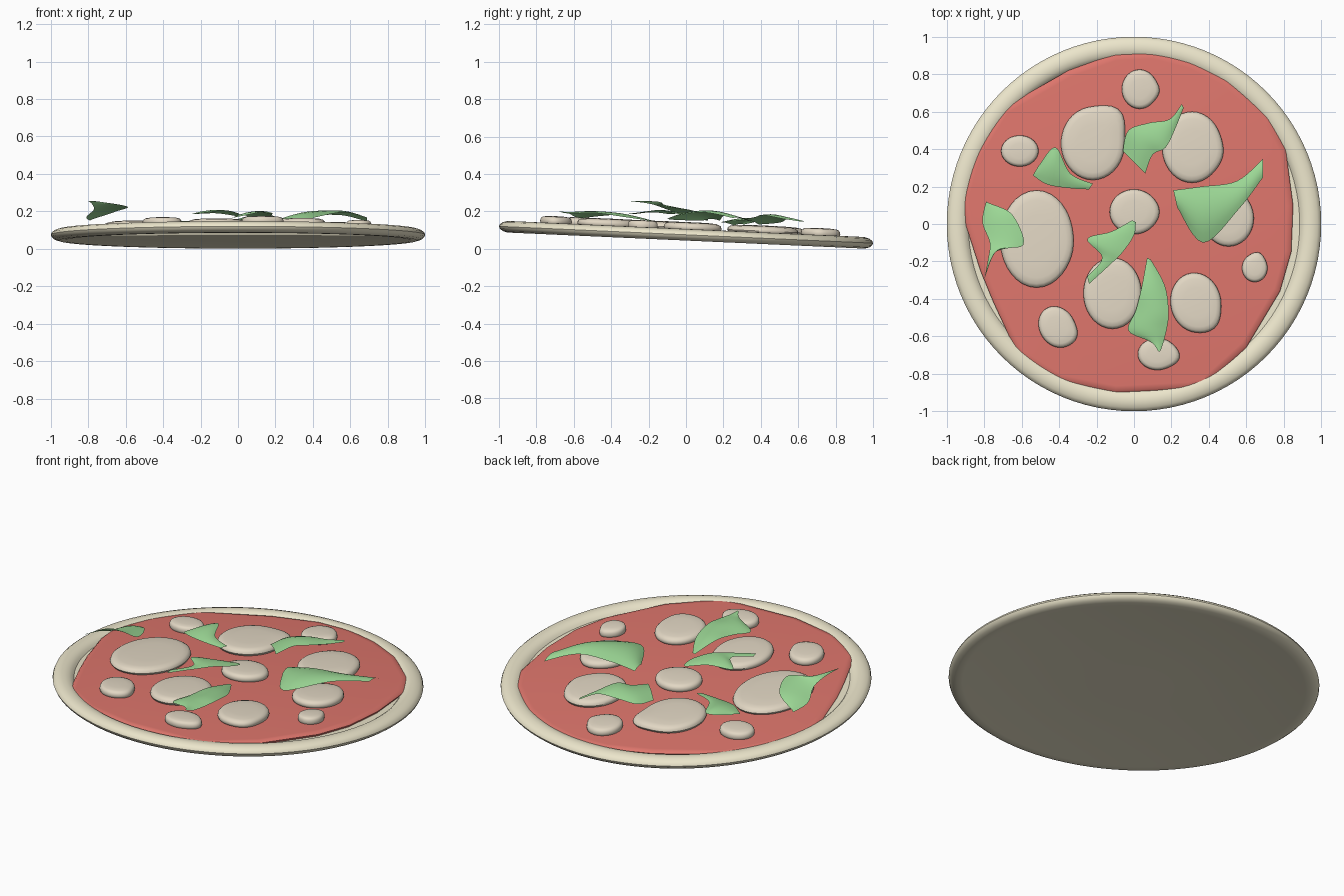
import bpy, bmesh, math
from mathutils import Vector


def tilt(x, y, z):
    # the whole pizza leans: front edge high, back edge low
    return (x, y, z + 0.075 - 0.045 * y)


def material(name, rgb):
    m = bpy.data.materials.new(name)
    m.diffuse_color = (*rgb, 1)
    return m


DOUGH = material("dough", (0.84, 0.79, 0.60))
SAUCE = material("sauce", (0.73, 0.18, 0.15))
CHEESE = material("cheese", (0.76, 0.68, 0.55))
LEAF = material("leaf", (0.33, 0.68, 0.30))


def make(name, verts, faces, mat, angle=40, fix=True):
    me = bpy.data.meshes.new(name)
    me.from_pydata(verts, [], faces)
    if fix:
        bm = bmesh.new()
        bm.from_mesh(me)
        bmesh.ops.recalc_face_normals(bm, faces=bm.faces)
        bm.to_mesh(me)
        bm.free()
    me.materials.append(mat)
    ob = bpy.data.objects.new(name, me)
    bpy.context.collection.objects.link(ob)
    bpy.ops.object.select_all(action='DESELECT')
    ob.select_set(True)
    bpy.context.view_layer.objects.active = ob
    bpy.ops.object.shade_smooth_by_angle(angle=math.radians(angle))
    return ob


def stack(name, outline, levels, mat, center=(0, 0)):
    # closed solid from scaled copies of an outline, capped at both ends
    n = len(outline)
    cx, cy = center
    verts = [tilt(cx + x * s, cy + y * s, z) for s, z in levels for x, y in outline]
    faces = [(k * n + i, k * n + (i + 1) % n, (k + 1) * n + (i + 1) % n, (k + 1) * n + i)
             for k in range(len(levels) - 1) for i in range(n)]
    faces += [tuple(range(n))[::-1], tuple(range((len(levels) - 1) * n, len(levels) * n))]
    return make(name, verts, faces, mat)


def spline(a, b, c, d, t):
    return 0.5 * (2 * b + (c - a) * t + (2 * a - 5 * b + 4 * c - d) * t * t
                  + (3 * b - a - 3 * c + d) * t ** 3)


# crust: flat base with a rounded raised rim
circle = [(math.cos(2 * math.pi * i / 96), math.sin(2 * math.pi * i / 96)) for i in range(96)]
stack("crust", circle,
      [(0.2, -0.027), (0.9, -0.027), (0.925, -0.031), (0.955, -0.031), (0.98, -0.024),
       (0.995, -0.012), (1.0, 0.0), (0.995, 0.012), (0.98, 0.023), (0.957, 0.030),
       (0.935, 0.031), (0.912, 0.026), (0.895, 0.015), (0.885, 0.003), (0.2, 0.003)], DOUGH)

# sauce: thin irregular slab inside the rim
edge = [(.1, .92), (-.1, .91), (-.35, .82), (-.7, .62), (-.85, .38), (-.92, .15), (-.90, 0),
        (-.82, -.25), (-.75, -.42), (-.62, -.7), (-.4, -.84), (-.1, -.9), (.3, -.88), (.38, -.86),
        (.6, -.66), (.78, -.36), (.84, -.15), (.85, .1), (.81, .4), (.72, .57), (.5, .77), (.3, .87)]
stack("sauce", edge, [(0.99, 0.002), (1.0, 0.016), (0.99, 0.024), (0.96, 0.027)], SAUCE)


# cheese slices: soft ellipses with one drawn-out corner
def cheese(i, cx, cy, rx, ry, turn, corner, k):
    out = []
    a = math.radians(turn)
    for j in range(40):
        t = 2 * math.pi * j / 40
        e = rx * ry / math.hypot(ry * math.cos(t - a), rx * math.sin(t - a))
        e *= 1 + k * max(0, math.cos(t - math.radians(corner))) ** 10
        out.append((e * math.cos(t), e * math.sin(t)))
    stack(f"cheese_slice_{i}", out,
          [(0.9, 0.02), (0.97, 0.027), (1.0, 0.038), (0.98, 0.050), (0.92, 0.059),
           (0.8, 0.064), (0.5, 0.067), (0.1, 0.068)], CHEESE, (cx, cy))


for i, c in enumerate([
        (.03, .72, .095, .105, 0, -5, .12), (-.22, .43, .17, .195, 0, 50, .24),
        (.31, .41, .16, .19, 0, -15, .06), (-.61, .39, .10, .083, 0, 0, 0),
        (-.52, -.08, .195, .26, 0, -18, .02), (0, .065, .13, .12, 0, 0, .05),
        (-.115, -.37, .155, .19, 0, 0, 0), (.33, -.42, .135, .16, 10, -50, .10),
        (.505, .03, .135, .15, 0, 80, .08), (.645, -.235, .068, .075, 0, 75, .15),
        (-.41, -.55, .095, .115, 30, -25, .10), (.125, -.695, .105, .085, 0, -10, .15)]):
    cheese(i + 1, *c)


# basil leaves: ribbons lofted between pairs of edge points (x, y, z, x, y, z)
def leaf(i, sag, stations):
    p = [stations[0]] + stations + [stations[-1]]
    rows = []
    for s in range(len(stations) - 1):
        last = s == len(stations) - 2
        for j in range(7 if last else 6):
            rows.append([spline(p[s][c], p[s + 1][c], p[s + 2][c], p[s + 3][c], j / 6)
                         for c in range(6)])
    n = 7
    verts = []
    for r in rows:
        a, b = Vector(r[:3]), Vector(r[3:])
        w = (b - a).length
        for j in range(n):
            u = j / (n - 1)
            q = a.lerp(b, u)
            q.z += sag * w * 4 * u * (1 - u)
            verts.append(q)
    faces = [(r * n + j, r * n + j + 1, (r + 1) * n + j + 1, (r + 1) * n + j)
             for r in range(len(rows) - 1) for j in range(n - 1)]
    ob = make(f"basil_leaf_{i}", verts, faces, LEAF, 80, False)
    if sum(f.normal.z for f in ob.data.polygons) < 0:
        ob.data.flip_normals()


leaf(1, 0.08, [(-.06, .39, .13, .06, .27, .15), (-.03, .50, .14, .10, .37, .17),
               (.08, .54, .16, .17, .41, .18), (.19, .56, .165, .225, .52, .16),
               (.255, .64, .145, .265, .62, .145)])
leaf(2, 0.10, [(.21, .18, .15, .23, .09, .15), (.36, .20, .175, .37, -.10, .16),
               (.55, .23, .18, .56, .08, .195), (.69, .35, .145, .69, .25, .165)])
leaf(3, 0.08, [(-.51, .31, .13, -.54, .26, .125), (-.42, .41, .155, -.46, .21, .14),
               (-.34, .27, .15, -.33, .19, .14), (-.22, .215, .145, -.24, .185, .14)])
leaf(4, 0.08, [(-.79, .12, .15, -.77, .11, .16), (-.81, .01, .17, -.65, .05, .20),
               (-.77, -.10, .21, -.59, -.11, .225), (-.78, -.19, .24, -.73, -.14, .25),
               (-.80, -.30, .255, -.795, -.28, .255)])
leaf(5, 0.05, [(-.01, .02, .175, .01, .01, .175), (-.12, -.04, .19, 0, -.06, .19),
               (-.25, -.08, .185, -.06, -.15, .205), (-.17, -.18, .195, -.12, -.21, .20),
               (-.25, -.28, .185, -.24, -.32, .185)])
leaf(6, 0.10, [(.07, -.18, .15, .09, -.19, .15), (.04, -.34, .18, .165, -.33, .17),
               (.01, -.46, .175, .185, -.47, .19), (-.03, -.57, .165, .175, -.56, .19),
               (.09, -.63, .19, .155, -.64, .19), (.13, -.68, .20, .14, -.68, .20)])
